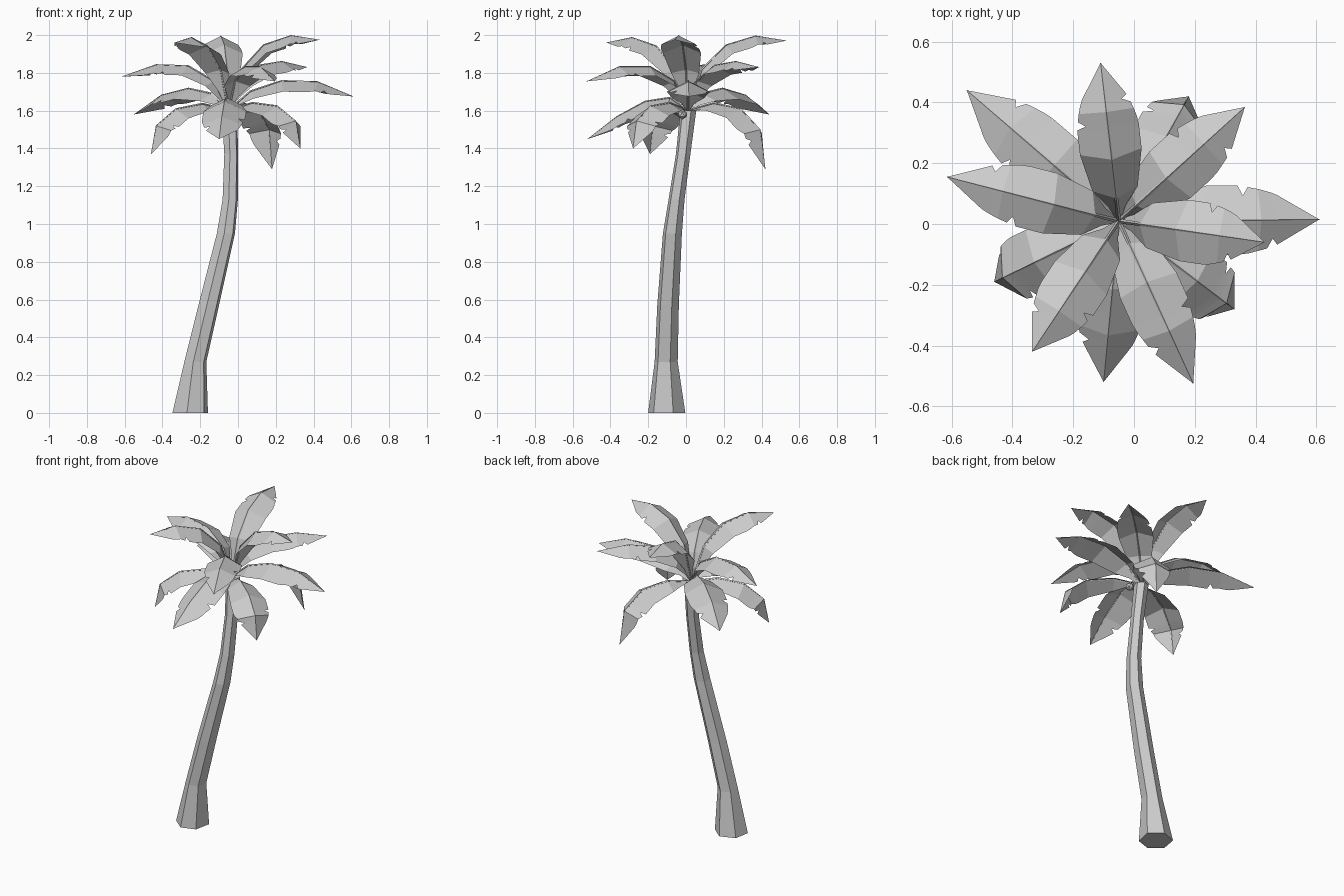
import bpy, bmesh, math
from mathutils import Vector

cube = bpy.data.objects.get("Cube")
if cube:
    bpy.data.objects.remove(cube, do_unlink=True)

grey = bpy.data.materials.new("plain grey")
grey.use_nodes = True
COLOUR = (0.6, 0.6, 0.6, 1)
grey.diffuse_color = COLOUR
grey.node_tree.nodes["Principled BSDF"].inputs["Base Color"].default_value = COLOUR


def finish(bm, name):
    mesh = bpy.data.meshes.new(name)
    bm.to_mesh(mesh)
    bm.free()
    mesh.materials.append(grey)
    obj = bpy.data.objects.new(name, mesh)
    bpy.context.collection.objects.link(obj)
    return obj


def tube(bm, rings):
    """Skin a list of vertex rings and cap both ends."""
    for a, b in zip(rings, rings[1:]):
        n = len(a)
        for i in range(n):
            bm.faces.new((a[i], a[(i + 1) % n], b[(i + 1) % n], b[i]))
    bm.faces.new(rings[0][::-1])
    bm.faces.new(rings[-1])


# Leaning six-sided trunk: centre x, y, z and radius
bm = bmesh.new()
rings = []
for x, y, z, r in [(-.253, -.102, 0, .1), (-.226, -.105, .27, .062), (-.155, -.095, .57, .058),
                   (-.064, -.072, .95, .051), (-.041, -.05, 1.13, .043),
                   (-.036, -.015, 1.37, .039), (-.045, .012, 1.6, .043)]:
    angles = [math.radians(a) for a in (20, 80, 140, 200, 260, 316)]
    rings.append([bm.verts.new((x + r * math.cos(a), y + r * math.sin(a), z)) for a in angles])
tube(bm, rings)
finish(bm, "trunk")

# Leaf outline: station along the rib, left half width, right half width
OUTLINE = [(0, .008, .008), (.12, .034, .034), (.25, .088, .088), (.5, .12, .12),
           (.65, .12, .12), (.675, .085, .118), (.7, .114, .116), (.75, .107, .107),
           (.79, .099, .099), (.81, .094, .065), (.835, .086, .086), (1, 0, 0)]
CROWN = Vector((-.05, .01, 1.6))


def make_frond(name, tip, z2, breadth, r1, z1, r2):
    """Arched leaf, roof-shaped in section, with a split in each side and a rib."""
    tip = Vector(tip)
    reach = Vector((tip.x - CROWN.x, tip.y - CROWN.y, 0))
    side = Vector((-reach.y, reach.x, 0)).normalized()
    p1 = CROWN + reach * r1
    p1.z = z1
    p2 = CROWN + reach * r2
    p2.z = z2

    def bezier(t):
        s = 1 - t
        return CROWN * s**3 + p1 * (3 * s * s * t) + p2 * (3 * s * t * t) + tip * t**3

    knots = [bezier(i / 4) for i in range(5)]

    def path(t):
        i = min(int(t * 4), 3)
        return knots[i].lerp(knots[i + 1], t * 4 - i)

    def normal(t):
        along = path(min(t + .12, 1)) - path(max(t - .12, 0))
        return along.cross(side).normalized()

    bm = bmesh.new()
    mid, left, right = [], [], []
    for t, wl, wr in OUTLINE:
        p, down = path(t), normal(t) * -.5
        mid.append(bm.verts.new(p))
        left.append(bm.verts.new(p + (down + side) * wl * breadth))
        right.append(bm.verts.new(p + (down - side) * wr * breadth))
    for i in range(len(mid) - 1):
        bm.faces.new((mid[i], mid[i + 1], left[i + 1], left[i]))
        bm.faces.new((right[i], right[i + 1], mid[i + 1], mid[i]))
    # Thin tapering rib
    rings = []
    for i, p in enumerate(knots):
        w = .008 - .0017 * i
        up = normal(i / 4)
        rings.append([bm.verts.new(p + d) for d in (side * w, up * w, -side * w, -up * w)])
    tube(bm, rings)
    bmesh.ops.remove_doubles(bm, verts=bm.verts, dist=.0001)
    bmesh.ops.recalc_face_normals(bm, faces=bm.faces)
    finish(bm, name)


# Crown tiers: breadth and arch handles, then leaf tips with the outer handle's height
TIERS = {
    "upper_frond": ((.85, .1, 1.95, .6),
                    [((-.11, .53, 1.97), 2.05), ((.43, -.06, 1.975), 2.05),
                     ((-.335, -.42, 1.96), 2.04)]),
    "middle_frond": ((.85, .1, 1.86, .57),
                     [((.365, .385, 1.83), 1.9), ((.195, -.525, 1.755), 1.91),
                      ((-.615, .155, 1.78), 1.91)]),
    "lower_frond": ((.95, .17, 1.76, .63),
                    [((.61, .015, 1.675), 1.835), ((-.55, .44, 1.58), 1.76),
                     ((-.1, -.52, 1.45), 1.62)]),
    "drooping_frond": ((.9, .4, 1.69, 1.08),
                       [((.18, .42, 1.29), 1.64), ((.33, -.28, 1.4), 1.64),
                        ((-.46, -.19, 1.37), 1.61)]),
}
for name, (shape, tips) in TIERS.items():
    for i, (tip, z2) in enumerate(tips):
        make_frond(f"{name}_{i + 1}", tip, z2, *shape)

# Small nuts under the crown
for i, spot in enumerate([(.015, -.02, 1.58), (-.01, -.045, 1.6)]):
    bm = bmesh.new()
    bmesh.ops.create_icosphere(bm, subdivisions=1, radius=.026)
    bmesh.ops.translate(bm, verts=bm.verts, vec=spot)
    finish(bm, f"nut_{i + 1}")
